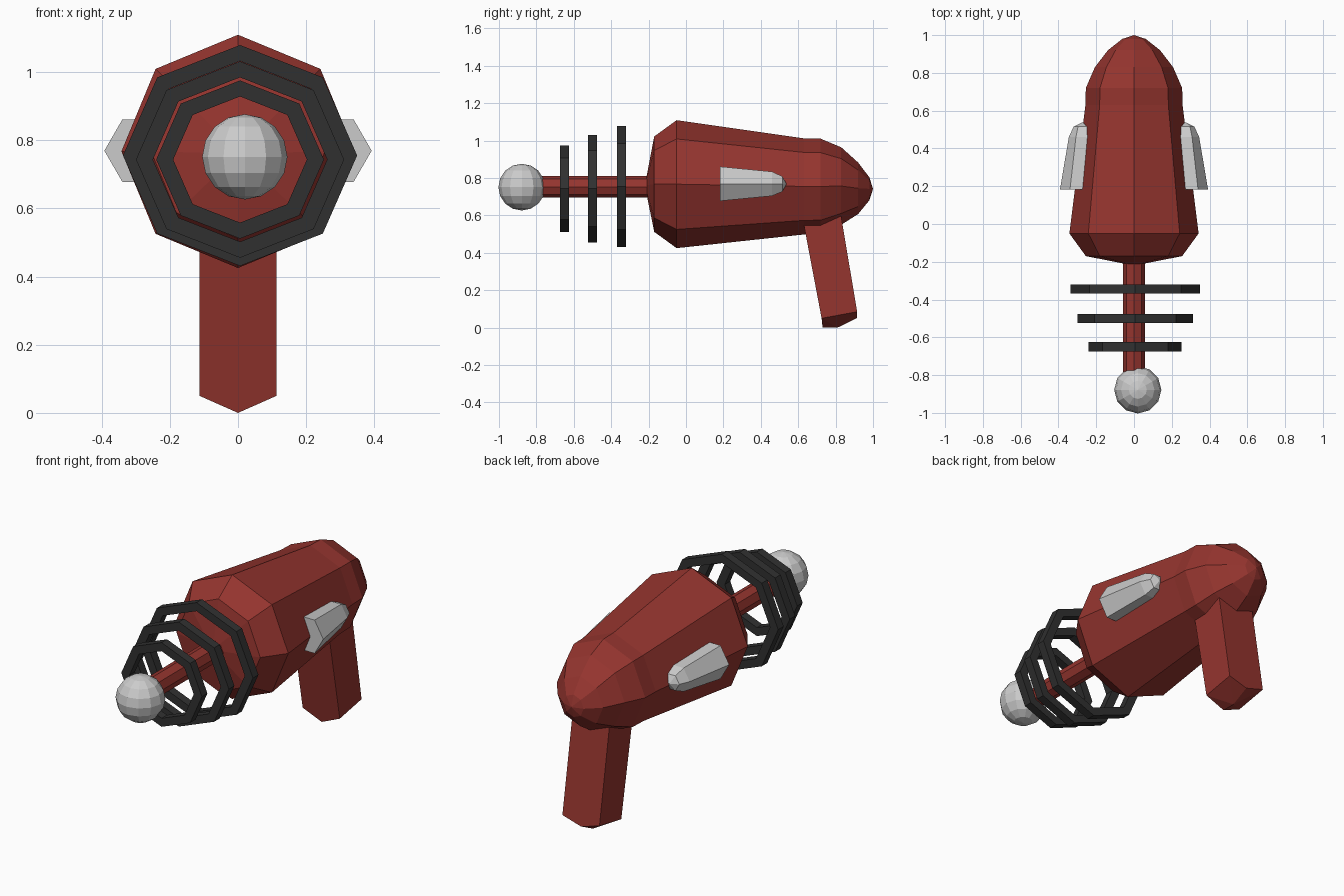
import bpy, bmesh
from math import sin, cos, pi

if "Cube" in bpy.data.objects:
    bpy.data.objects.remove(bpy.data.objects["Cube"])


def material(name, rgb):
    m = bpy.data.materials.new(name)
    m.diffuse_color = (*rgb, 1)
    m.use_nodes = True
    m.node_tree.nodes["Principled BSDF"].inputs["Base Color"].default_value = m.diffuse_color
    return m


RED = material("red_paint", (0.30, 0.035, 0.028))
BLACK = material("dark_metal", (0.03, 0.03, 0.03))


def finish(name, bm, mat=None):
    bmesh.ops.recalc_face_normals(bm, faces=bm.faces)
    me = bpy.data.meshes.new(name)
    bm.to_mesh(me)
    bm.free()
    ob = bpy.data.objects.new(name, me)
    bpy.context.collection.objects.link(ob)
    if mat:
        me.materials.append(mat)
    return ob


def loft(name, stations, sides, mat=None, closed=False, sx=1.0, flip=1):
    """Polygon sections along y; each station is (y, radius, centre x, centre z)."""
    bm = bmesh.new()
    rings = []
    for y, r, cx, cz in stations:
        n = sides if r > 0 else 1
        rings.append([bm.verts.new((flip * (cx + sx * r * cos(2 * pi * k / sides)), y,
                                    cz + r * sin(2 * pi * k / sides))) for k in range(n)])
    pairs = list(zip(rings, rings[1:]))
    if closed:
        pairs.append((rings[-1], rings[0]))
    for a, b in pairs:
        for k in range(sides):
            j = (k + 1) % sides
            quad = [a[k % len(a)], a[j % len(a)], b[j % len(b)], b[k % len(b)]]
            bm.faces.new(list(dict.fromkeys(quad)))
    if not closed:
        for ring in (rings[0], rings[-1]):
            if len(ring) > 1:
                bm.faces.new(ring)
    return finish(name, bm, mat)


# Main body with blunt front and domed tail
loft("body", [(-0.22, 0, 0, 0.76), (-0.17, 0.255, 0, 0.767), (-0.05, 0.342, 0, 0.767),
              (0.63, 0.257, 0, 0.755), (0.72, 0.255, 0, 0.755), (0.83, 0.207, 0, 0.757),
              (0.92, 0.138, 0, 0.745), (0.98, 0.062, 0, 0.742), (1.0, 0, 0, 0.742)], 8, RED)

# Barrel
loft("barrel", [(-0.80, 0.057, 0, 0.753), (-0.19, 0.057, 0, 0.753)], 8, RED)

# Emitter ball
bm = bmesh.new()
bmesh.ops.create_uvsphere(bm, u_segments=12, v_segments=8, radius=0.125)
bmesh.ops.translate(bm, verts=bm.verts, vec=(0.02, -0.878, 0.751))
finish("emitter_ball", bm)

# Three coil rings, growing toward the body
for i, (y, r, cz) in enumerate([(-0.65, 0.232, 0.743), (-0.50, 0.288, 0.743),
                                (-0.345, 0.324, 0.755)]):
    section = [(-0.024, r), (0.024, r), (0.024, r - 0.047), (-0.024, r - 0.047)]
    loft(f"coil_ring_{i + 1}", [(y + dy, rr, 0.006, cz) for dy, rr in section],
         8, BLACK, closed=True, sx=1.06)

# Side fins
for side, flip in (("right", 1), ("left", -1)):
    loft(f"{side}_fin", [(0.183, 0.106, 0.286, 0.769), (0.46, 0.075, 0.27, 0.769),
                         (0.515, 0.047, 0.273, 0.768), (0.538, 0, 0.275, 0.768)],
         6, flip=flip)

# Raked grip with a keeled base
bm = bmesh.new()
W = 0.113
left, right = [[bm.verts.new((x, y, z)) for y, z in
                [(0.617, 0.62), (0.725, 0.05), (0.915, 0.085), (0.82, 0.65)]] for x in (-W, W)]
keel = [bm.verts.new((0, y, z)) for y, z in [(0.73, 0.0), (0.81, 0.0), (0.915, 0.052)]]
for s in (left, right):
    bm.faces.new(s)
    bm.faces.new([s[1], keel[0], keel[1]])
    bm.faces.new([s[1], keel[1], s[2]])
    bm.faces.new([s[2], keel[1], keel[2]])
bm.faces.new([left[0], left[1], keel[0], right[1], right[0]])
bm.faces.new([left[3], left[2], keel[2], right[2], right[3]])
bm.faces.new([left[0], left[3], right[3], right[0]])
finish("grip", bm, RED)
